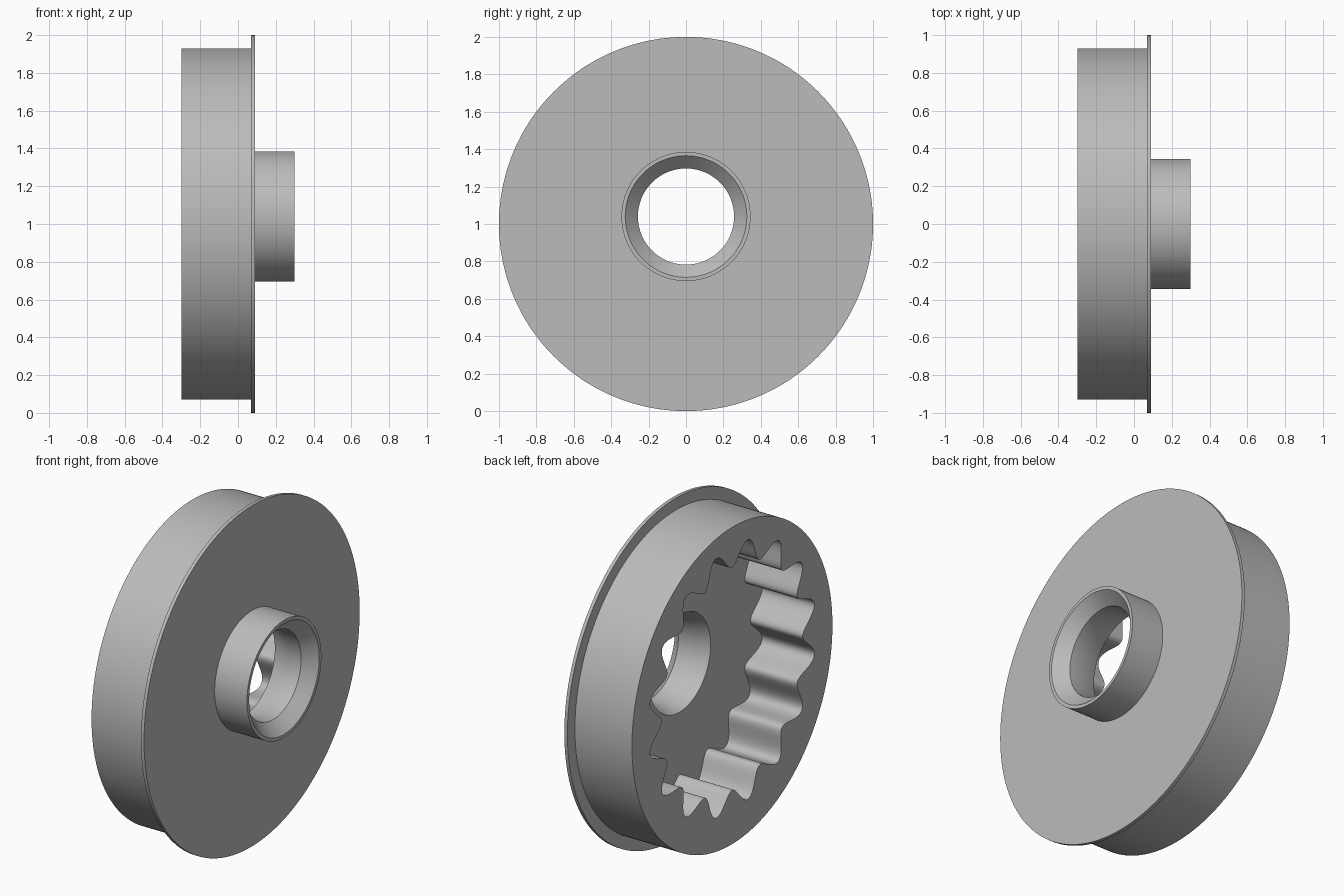
import bpy, bmesh, math

if "Cube" in bpy.data.objects:
    bpy.data.objects.remove(bpy.data.objects["Cube"], do_unlink=True)

SEG = 320        # points around each ring
TEETH = 16
HUB_Z = 1.04     # hub and toothed cavity sit slightly above the rim centre

mat = bpy.data.materials.new("plain grey")
mat.use_nodes = True
grey = (0.5, 0.5, 0.5, 1)
mat.diffuse_color = grey
mat.node_tree.nodes["Principled BSDF"].inputs["Base Color"].default_value = grey


def toothed(a):
    """Wavy radius of the internal teeth, with a tooth at the top."""
    return 0.715 - 0.062 * math.cos(TEETH * a)


def build(name, rings):
    """Skin a chain of rings (x, radius, centre z) around the x axis."""
    bm = bmesh.new()
    loops = []
    for x, radius, cz in rings:
        loop = []
        for i in range(SEG):
            a = math.tau * i / SEG
            r = radius(a) if callable(radius) else radius
            loop.append(bm.verts.new((x, -r * math.sin(a), cz + r * math.cos(a))))
        loops.append(loop)
    for p, q in zip(loops, loops[1:]):
        for i in range(SEG):
            j = (i + 1) % SEG
            bm.faces.new((p[i], p[j], q[j], q[i]))
    mesh = bpy.data.meshes.new(name)
    bm.to_mesh(mesh)
    bm.free()
    mesh.materials.append(mat)
    obj = bpy.data.objects.new(name, mesh)
    bpy.context.collection.objects.link(obj)
    bpy.ops.object.select_all(action="DESELECT")
    obj.select_set(True)
    bpy.context.view_layer.objects.active = obj
    bpy.ops.object.shade_smooth_by_angle(angle=math.radians(30))
    return obj


# Drum with the toothed cavity: floor, teeth, end face, outer wall
build("toothed_drum", [
    (0.04, 0.285, HUB_Z), (0.04, toothed, HUB_Z), (-0.30, toothed, HUB_Z),
    (-0.30, 0.93, 1), (0.07, 0.93, 1)])

# Thin flange plate
build("flange", [
    (0.07, 0.93, 1), (0.07, 1, 1), (0.09, 1, 1), (0.09, 0.345, HUB_Z)])

# Hub sleeve with chamfered mouth and through bore
build("hub_sleeve", [
    (0.09, 0.345, HUB_Z), (0.30, 0.345, HUB_Z), (0.30, 0.325, HUB_Z),
    (0.23, 0.257, HUB_Z), (0.14, 0.257, HUB_Z), (0.04, 0.285, HUB_Z)])
